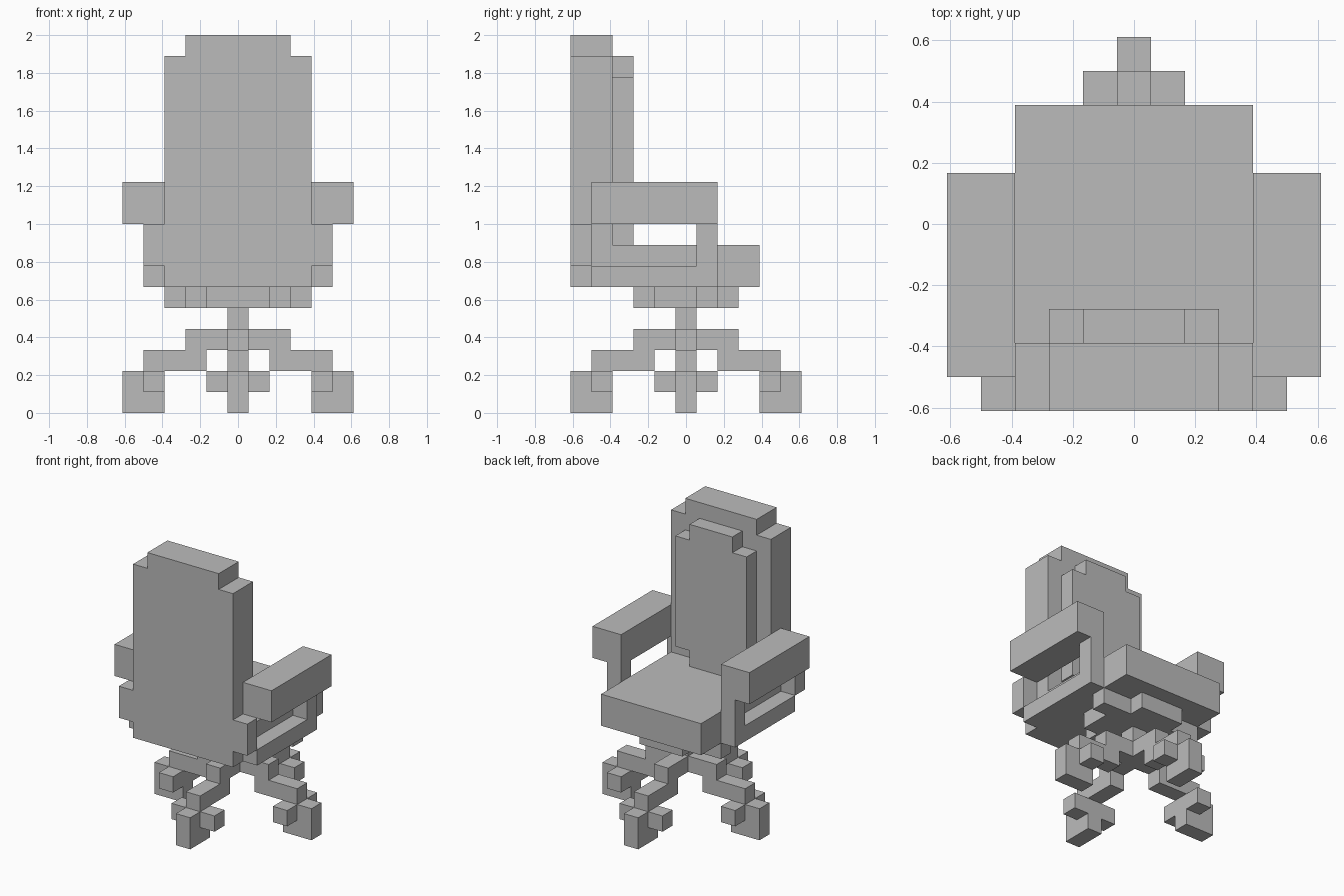
import bpy
import bmesh
import math
from mathutils import Matrix, Vector

cube = bpy.data.objects.get("Cube")
if cube:
    bpy.data.objects.remove(cube, do_unlink=True)

U = 1 / 9  # size of one block

grey = bpy.data.materials.new("plain grey")
grey.use_nodes = True
grey.diffuse_color = (0.5, 0.5, 0.5, 1)
grey.node_tree.nodes["Principled BSDF"].inputs["Base Color"].default_value = (0.5, 0.5, 0.5, 1)


def extrude(name, outline, axis, lo, hi, turn=0, mirror=False):
    """Extrude a stepped outline, in block units, along one axis."""
    place = {"x": lambda a, b: (lo, a, b),
             "y": lambda a, b: (a, lo, b),
             "z": lambda a, b: (a, b, lo)}[axis]
    step = Vector([(hi - lo) * U if axis == c else 0 for c in "xyz"])
    bm = bmesh.new()
    face = bm.faces.new([bm.verts.new(Vector(place(a, b)) * U) for a, b in outline])
    geom = bmesh.ops.extrude_face_region(bm, geom=[face], use_keep_orig=True)["geom"]
    bmesh.ops.translate(bm, vec=step, verts=[g for g in geom if isinstance(g, bmesh.types.BMVert)])
    bmesh.ops.recalc_face_normals(bm, faces=bm.faces[:])
    bm.transform(Matrix.Rotation(turn, 4, "Z"))
    mesh = bpy.data.meshes.new(name)
    bm.to_mesh(mesh)
    bm.free()
    mesh.materials.append(grey)
    obj = bpy.data.objects.new(name, mesh)
    bpy.context.scene.collection.objects.link(obj)
    if mirror:
        obj.modifiers.new("Mirror", "MIRROR")
    return obj


def rect(a0, a1, b0, b1):
    return [(a0, b0), (a1, b0), (a1, b1), (a0, b1)]


def both_sides(half):
    """Complete a symmetric outline from its right half."""
    return half + [(-a, b) for a, b in reversed(half)]


# Backrest shell and front cushion
extrude("backrest", both_sides([(3.5, 6), (3.5, 17), (2.5, 17), (2.5, 18)]), "y", -5.5, -3.5)
extrude("back_cushion",
        both_sides([(1.5, 8), (1.5, 9), (2.5, 9), (2.5, 16), (1.5, 16), (1.5, 17)]),
        "y", -3.5, -2.5)

# Seat and the stepped plate under it
extrude("seat", rect(-3.5, 3.5, -3.5, 3.5), "z", 6, 8)
extrude("under_seat_plate",
        both_sides([(1.5, -2.5), (1.5, -1.5), (2.5, -1.5), (2.5, 0.5),
                    (3.5, 0.5), (3.5, 1.5), (1.5, 1.5), (1.5, 2.5)]),
        "z", 5, 6)

# Armrests with their frames and rear brackets
extrude("armrests", rect(-4.5, 1.5, 9, 11), "x", 3.5, 5.5, mirror=True)
extrude("arm_frames",
        [(-4.5, 6), (1.5, 6), (1.5, 9), (0.5, 9), (0.5, 7), (-4.5, 7)],
        "x", 3.5, 4.5, mirror=True)
extrude("rear_arm_brackets", rect(-5.5, -4.5, 7, 9), "x", 3.5, 4.5, mirror=True)

# Central column
extrude("column", rect(-0.5, 0.5, -0.5, 0.5), "z", 3, 5)

# Four stepped legs with casters
leg = [(0.5, 3), (1.5, 3), (1.5, 2), (4.5, 2), (4.5, 3), (2.5, 3), (2.5, 4), (0.5, 4)]
for i, side in enumerate(("left", "back", "right", "front")):
    turn = i * math.pi / 2
    extrude(side + "_leg", leg, "y", -0.5, 0.5, turn)
    extrude(side + "_caster", rect(3.5, 5.5, 0, 2), "y", -0.5, 0.5, turn)
    for end, lo in (("a", -1.5), ("b", 0.5)):
        extrude(side + "_caster_hub_" + end, rect(3.5, 4.5, 1, 2), "y", lo, lo + 1, turn)
